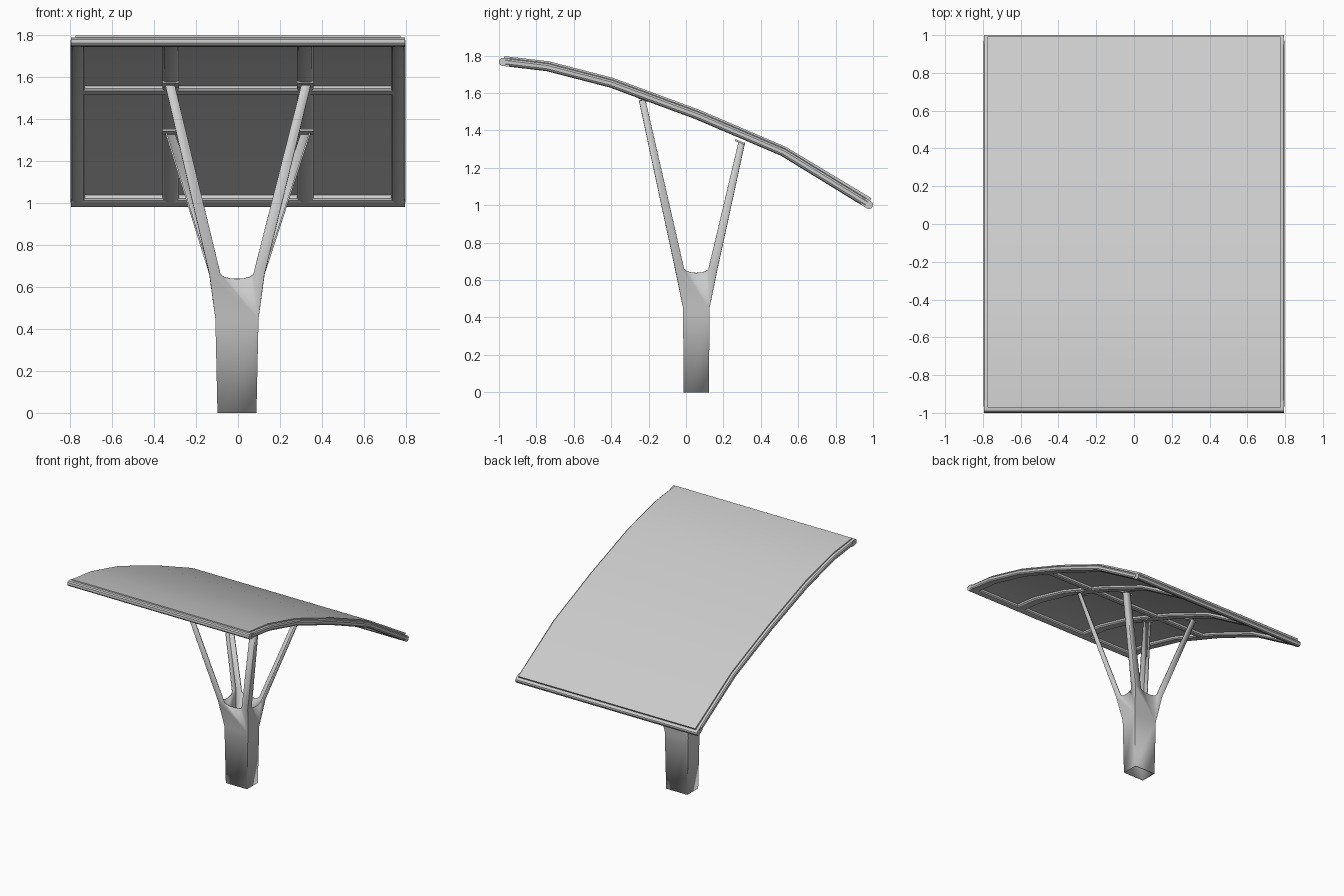
import bpy, bmesh, math
from mathutils import Vector

if "Cube" in bpy.data.objects:
    bpy.data.objects.remove(bpy.data.objects["Cube"])

# canopy centre line in the y-z plane
PROFILE = [(-0.965, 1.765), (-0.74, 1.738), (-0.4, 1.65), (0.06, 1.48), (0.52, 1.283), (0.965, 1.01)]


def height(y):
    for (a, za), (b, zb) in zip(PROFILE, PROFILE[1:]):
        if y <= b:
            return za + (zb - za) * (y - a) / (b - a)


def finish(name, bm, angle=30):
    bmesh.ops.remove_doubles(bm, verts=bm.verts, dist=1e-5)
    bmesh.ops.recalc_face_normals(bm, faces=bm.faces)
    me = bpy.data.meshes.new(name)
    bm.to_mesh(me)
    bm.free()
    ob = bpy.data.objects.new(name, me)
    bpy.context.collection.objects.link(ob)
    bpy.ops.object.select_all(action='DESELECT')
    ob.select_set(True)
    bpy.context.view_layer.objects.active = ob
    bpy.ops.object.shade_smooth_by_angle(angle=math.radians(angle))
    return ob


def loft(name, rings):
    bm = bmesh.new()
    rows = [[bm.verts.new(p) for p in r] for r in rings]
    n = len(rows[0])
    for a, b in zip(rows, rows[1:]):
        for i in range(n):
            bm.faces.new((a[i], a[(i + 1) % n], b[(i + 1) % n], b[i]))
    bm.faces.new(rows[0])
    bm.faces.new(rows[-1])
    return finish(name, bm)


def section(w, h, n=12):
    # flattened rounded rail section
    pw = lambda v: math.copysign(abs(v) ** 0.7, v)
    return [(pw(math.cos(t)) * w / 2, pw(math.sin(t)) * h / 2)
            for t in (2 * math.pi * (i + 0.5) / n for i in range(n))]


def normal(i):
    a, b = PROFILE[max(i - 1, 0)], PROFILE[min(i + 1, len(PROFILE) - 1)]
    return Vector((0, a[1] - b[1], b[0] - a[0])).normalized()


def long_rail(name, x, w, h):
    rings = []
    for i, (y, z) in enumerate(PROFILE):
        nrm = normal(i)
        rings.append([Vector((x + u, y, z)) + nrm * v for u, v in section(w, h)])
    return loft(name, rings)


def cross_rail(name, y, x0, x1, w, h):
    z = height(y)
    s = (height(min(y + 0.01, 0.965)) - height(max(y - 0.01, -0.965)))
    s /= min(y + 0.01, 0.965) - max(y - 0.01, -0.965)
    t = Vector((0, 1, s)).normalized()
    nrm = Vector((0, -s, 1)).normalized()
    return loft(name, [[Vector((x, y, z)) + t * u + nrm * v for u, v in section(w, h)]
                       for x in (x0, x1)])


# roof frame and ribs
for side, s in (("left", -1), ("right", 1)):
    long_rail("rim_" + side, s * 0.763, 0.07, 0.045)
    long_rail("rib_" + side, s * 0.32, 0.08, 0.042)
cross_rail("rim_front", -0.965, -0.795, 0.795, 0.07, 0.045)
cross_rail("rim_back", 0.965, -0.795, 0.795, 0.075, 0.045)
cross_rail("cross_rib", -0.1, -0.763, 0.763, 0.075, 0.042)

# roof sheet
rings = []
for i, (y, z) in enumerate(PROFILE):
    y2 = y + (-0.01 if i == 0 else 0.01 if i == len(PROFILE) - 1 else 0)
    rings.append([Vector((x, y2, z)) + normal(i) * o
                  for x, o in ((-0.775, 0.006), (0.775, 0.006), (0.775, 0.032), (-0.775, 0.032))])
loft("roof_sheet", rings)

# hollow trunk that splits into four angle-section struts
LEVELS = [(0, 0.09, -0.01, 0.12), (0.45, 0.1, -0.013, 0.123), (0.66, 0.128, -0.055, 0.165)]
CX = -0.005


def corner(level, sx, sy):
    z, hx, y0, y1 = LEVELS[level]
    return Vector((CX + sx * hx, y0 if sy < 0 else y1, z))


def strut_top(sx, sy):
    return Vector((sx * 0.343, -0.248, 1.56)) if sy < 0 else Vector((sx * 0.343, 0.312, 1.335))


bm = bmesh.new()


def face(*pts):
    bm.faces.new([bm.verts.new(p) for p in pts])


SADDLE = [(0.1, -0.012), (0.3, -0.02), (0.5, -0.022), (0.7, -0.02), (0.9, -0.012)]
ring = [(-1, -1), (1, -1), (1, 1), (-1, 1)]
for k in range(4):
    a, b = ring[k], ring[(k + 1) % 4]
    along_x = k % 2 == 0
    low, top = (0.05, 0.042) if along_x else (0.045, 0.032)
    a0, a1, a2 = [corner(i, *a) for i in range(3)]
    b0, b1, b2 = [corner(i, *b) for i in range(3)]
    d = (b2 - a2).normalized()
    ia, ib = a2 + d * low, b2 - d * low
    face(a0, b0, b1, a1)
    # wall with rounded saddle; sideways shift keeps it in the sloping plane
    slope = (a2 - a1) / (a2.z - a1.z)
    slope -= d * slope.dot(d)
    curve = [ib.lerp(ia, t) + slope * dz for t, dz in SADDLE]
    face(a1, b1, b2, ib, *curve, ia, a2)
    # strut flanges
    ta, tb = strut_top(*a), strut_top(*b)
    face(a2, ia, ta + d * top, ta)
    face(ib, b2, tb, tb - d * top)
trunk = finish("trunk_and_struts", bm, 25)
mod = trunk.modifiers.new("wall", 'SOLIDIFY')
mod.thickness = 0.008
mod.offset = 0

# tilted mounting plates on the strut tops
for sx in (-1, 1):
    for y, z, name in ((-0.23, 1.565, "front"), (0.288, 1.338, "back")):
        bpy.ops.mesh.primitive_cube_add(size=1, location=(sx * 0.32, y, z))
        ob = bpy.context.object
        ob.name = f"mount_plate_{name}_{'left' if sx < 0 else 'right'}"
        ob.scale = (0.08, 0.055, 0.01)
        ob.rotation_euler.x = -0.38
